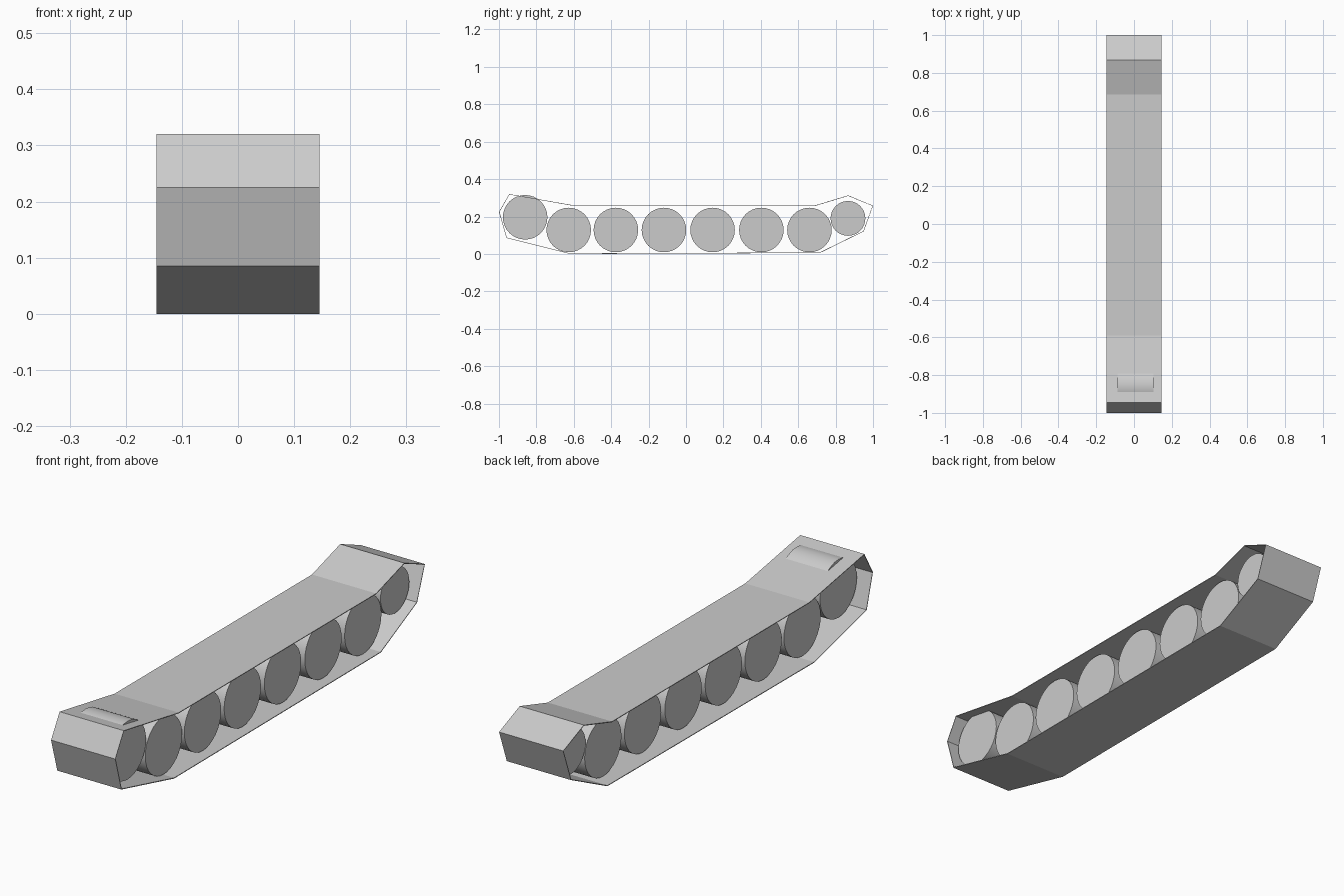
import bpy
import bmesh
from math import pi
from mathutils import Matrix

if "Cube" in bpy.data.objects:
    bpy.data.objects.remove(bpy.data.objects["Cube"])

HALF_WIDTH = 0.145

# Track belt: closed side profile (y, z) swept across x, thin shell
profile = [(-1.0, 0.225), (-0.945, 0.32), (-0.59, 0.258), (0.685, 0.258),
           (0.867, 0.313), (1.0, 0.258), (0.95, 0.12), (0.715, 0.005),
           (-0.62, 0.0), (-0.96, 0.085)]
bm = bmesh.new()
left = [bm.verts.new((-HALF_WIDTH, y, z)) for y, z in profile]
right = [bm.verts.new((HALF_WIDTH, y, z)) for y, z in profile]
n = len(profile)
for i in range(n):
    j = (i + 1) % n
    bm.faces.new((left[i], left[j], right[j], right[i]))
bmesh.ops.recalc_face_normals(bm, faces=bm.faces)
mesh = bpy.data.meshes.new("track_belt")
bm.to_mesh(mesh)
bm.free()
belt = bpy.data.objects.new("track_belt", mesh)
bpy.context.collection.objects.link(belt)
shell = belt.modifiers.new("thickness", 'SOLIDIFY')
shell.thickness = 0.003
shell.offset = -1


def add_wheel(name, y, z, radius, x0=-0.087, x1=0.103):
    bpy.ops.mesh.primitive_cylinder_add(
        vertices=32, radius=radius, depth=x1 - x0,
        location=((x0 + x1) / 2, y, z), rotation=(0, pi / 2, 0))
    wheel = bpy.context.object
    wheel.name = name
    bpy.ops.object.shade_smooth_by_angle()


# Raised end wheels
add_wheel("front_sprocket", -0.86, 0.196, 0.119)
add_wheel("rear_idler", 0.866, 0.19, 0.093)

# Road wheels
for k, y in enumerate((-0.627, -0.375, -0.118, 0.142, 0.403, 0.66)):
    add_wheel(f"road_wheel_{k + 1}", y, 0.128, 0.119)
